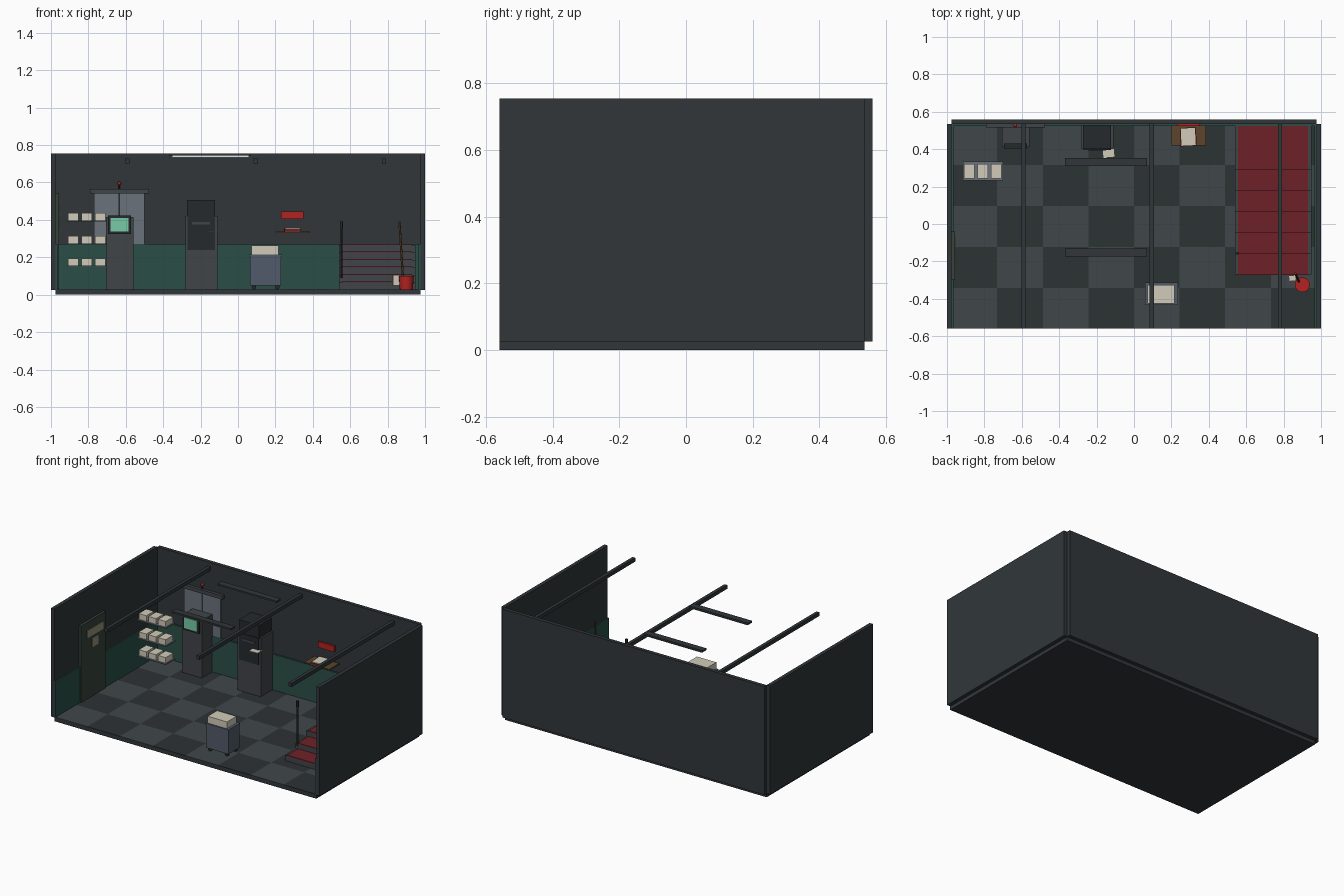
import bpy, math
from mathutils import Vector

if "Cube" in bpy.data.objects:
    bpy.data.objects.remove(bpy.data.objects["Cube"])


def mat(name, r, g, b):
    m = bpy.data.materials.new(name)
    m.diffuse_color = tuple((c / 255) ** 2.2 for c in (r, g, b)) + (1,)
    m.use_nodes = True
    m.node_tree.nodes["Principled BSDF"].inputs["Base Color"].default_value = m.diffuse_color
    return m


WALL = mat("wall_dark", 52, 57, 60)
TILE_A = mat("tile_light", 66, 72, 74)
TILE_B = mat("tile_dark", 48, 53, 55)
GREEN = mat("wainscot_green", 46, 80, 72)
STEEL = mat("cabinet_steel", 66, 70, 74)
DARK = mat("dark_panel", 42, 46, 49)
DOOR = mat("lift_door_grey", 105, 114, 122)
OLIVE = mat("door_olive", 58, 68, 60)
TAN = mat("tan", 150, 145, 122)
CREAM = mat("cream", 208, 202, 184)
BLUE = mat("cart_blue", 82, 90, 106)
RED = mat("carpet_red", 110, 38, 44)
BRIGHT = mat("bright_red", 175, 40, 38)
TEAL = mat("screen_teal", 120, 200, 165)
WOOD = mat("wood", 92, 70, 48)
GLOW = mat("lamp_white", 225, 235, 232)


def box(name, x, y, z, m, rot=(0, 0, 0)):
    """Box from (min, max) ranges."""
    lo, hi = Vector((x[0], y[0], z[0])), Vector((x[1], y[1], z[1]))
    bpy.ops.mesh.primitive_cube_add(size=1, location=(lo + hi) / 2)
    o = bpy.context.object
    o.name = name
    for v in o.data.vertices:
        v.co = Vector(a * b for a, b in zip(v.co, hi - lo))
    o.rotation_euler = rot
    o.data.materials.append(m)
    return o


def rod(name, a, b, r, m, sides=12, r2=None):
    """Cylinder or cone between two points."""
    a, b = Vector(a), Vector(b)
    bpy.ops.mesh.primitive_cone_add(vertices=sides, radius1=r, radius2=r if r2 is None else r2,
                                    depth=(b - a).length, location=(a + b) / 2)
    o = bpy.context.object
    o.name = name
    o.rotation_euler = (b - a).to_track_quat('Z', 'Y').to_euler()
    o.data.materials.append(m)
    bpy.ops.object.shade_smooth_by_angle()
    return o


# Shell: floor, walls, wainscot
box("floor", (-.975, .975), (-.56, .535), (0, .025), WALL)
tw, td = 1.95 / 8, 1.095 / 5
for i in range(8):
    for j in range(5):
        x, y = -.975 + i * tw, -.56 + j * td
        box(f"floor_tile_{i}_{j}", (x, x + tw), (y, y + td), (.025, .029),
            TILE_A if (i + j) % 2 == 0 else TILE_B)
box("back_wall", (-.975, .975), (.535, .56), (.025, .755), WALL)
box("back_wainscot", (-.975, .975), (.524, .535), (.025, .27), GREEN)
for s, side in ((-1, "left"), (1, "right")):
    box(side + "_wall", sorted((s * .975, s)), (-.56, .535), (.025, .755), WALL)
    box(side + "_wainscot", sorted((s * .966, s * .975)), (-.56, .535), (.025, .27), GREEN)

# Ceiling beams and lamps
for i, x in enumerate((-.59, .095, .78)):
    box(f"ceiling_beam_{i}", (x - .011, x + .011), (-.56, .535), (.702, .727), WALL)
for i, y in enumerate((.332, -.153)):
    box(f"lamp_housing_{i}", (-.37, .07), (y - .022, y + .022), (.743, .755), WALL)
    box(f"lamp_tube_{i}", (-.353, .058), (y - .011, y + .011), (.734, .743), GLOW)

# Side door with window and notice
box("side_door", (-.975, -.958), (-.3, -.04), (.03, .545), OLIVE)
box("door_window", (-.958, -.954), (-.24, -.07), (.44, .49), TAN)
box("door_notice", (-.958, -.954), (-.185, -.12), (.36, .42), TAN)

# Lift doors, lintel and signal lamp
for i, x in enumerate((-.77, -.633)):
    box(f"lift_door_{i}", (x, x + .133), (.526, .535), (.03, .54), DOOR)
box("lift_lintel", (-.79, -.477), (.515, .535), (.54, .565), STEEL)
bpy.ops.mesh.primitive_uv_sphere_add(segments=12, ring_count=8, radius=.01, location=(-.635, .527, .595))
bpy.context.object.name = "signal_lamp"
bpy.context.object.data.materials.append(BRIGHT)
bpy.ops.object.shade_smooth_by_angle()
rod("signal_lamp_stem", (-.635, .528, .565), (-.635, .528, .59), .005, DARK)

# Shelves of boxes
for r, z in enumerate((.155, .275, .398)):
    box(f"shelf_board_{r}", (-.915, -.7), (.232, .333), (z - .006, z), DOOR)
    for c in range(3):
        x = -.908 + c * .072
        box(f"storage_box_{r}_{c}", (x, x + .056), (.242, .322), (z, z + .038), CREAM)

# Terminal with screen
box("terminal_body", (-.707, -.56), (.415, .53), (.027, .415), STEEL)
box("screen_frame", (-.695, -.573), (.405, .43), (.325, .424), DARK)
box("screen", (-.682, -.586), (.402, .406), (.338, .41), TEAL)

# Dispensing cabinet with paper tray
box("dispenser_body", (-.282, -.11), (.4, .53), (.027, .42), STEEL)
box("dispenser_head", (-.272, -.122), (.4, .53), (.42, .505), DARK)
box("dispenser_panel", (-.27, -.124), (.395, .401), (.24, .42), DARK)
box("dispenser_slot", (-.245, -.15), (.392, .396), (.375, .388), STEEL)
box("printed_sheet", (-.168, -.104), (.355, .41), (.337, .341), CREAM, (0, 0, .08))

# Wall shelf with open ledger and red sign
box("wall_shelf", (.2, .385), (.42, .527), (.33, .338), WOOD)
box("ledger_cover", (.247, .333), (.417, .515), (.338, .352), RED, (0, 0, .05))
box("ledger_page", (.252, .328), (.42, .512), (.352, .356), CREAM, (0, 0, .05))
box("red_sign", (.23, .35), (.523, .535), (.405, .445), BRIGHT)

# Carpeted stairs climbing to the back wall
run = .112
for i in range(6):
    y, z = -.27 + i * run, .065 + i * .04
    end = .525 if i == 5 else y + run
    box(f"stair_step_{i}", (.54, .95), (y, end), (.027, z), STEEL)
    box(f"stair_carpet_{i}", (.557, .93), (y - .002, end), (z, z + .006), RED)
rod("stair_post", (.553, -.157, .09), (.553, -.157, .38), .006, DARK)
rod("stair_post_cap", (.553, -.157, .35), (.553, -.157, .392), .008, DARK)

# Bucket and mop
rod("bucket", (.9, -.325, .027), (.9, -.325, .1), .035, BRIGHT, 16, .04)
rod("mop_handle", (.885, -.315, .04), (.863, -.265, .39), .006, WOOD)
box("mop_head", (.828, .865), (-.305, -.275), (.05, .105), CREAM, (0, 0, .1))

# Trolley with box
box("trolley_body", (.065, .23), (-.43, -.315), (.05, .215), BLUE)
box("trolley_top", (.06, .234), (-.433, -.312), (.205, .216), BLUE)
box("trolley_box", (.072, .216), (-.425, -.325), (.216, .262), CREAM)
for i, x in enumerate((.085, .21)):
    for j, y in enumerate((-.415, -.33)):
        rod(f"trolley_wheel_{i}_{j}", (x, y - .006, .04), (x, y + .006, .04), .012, DARK)
